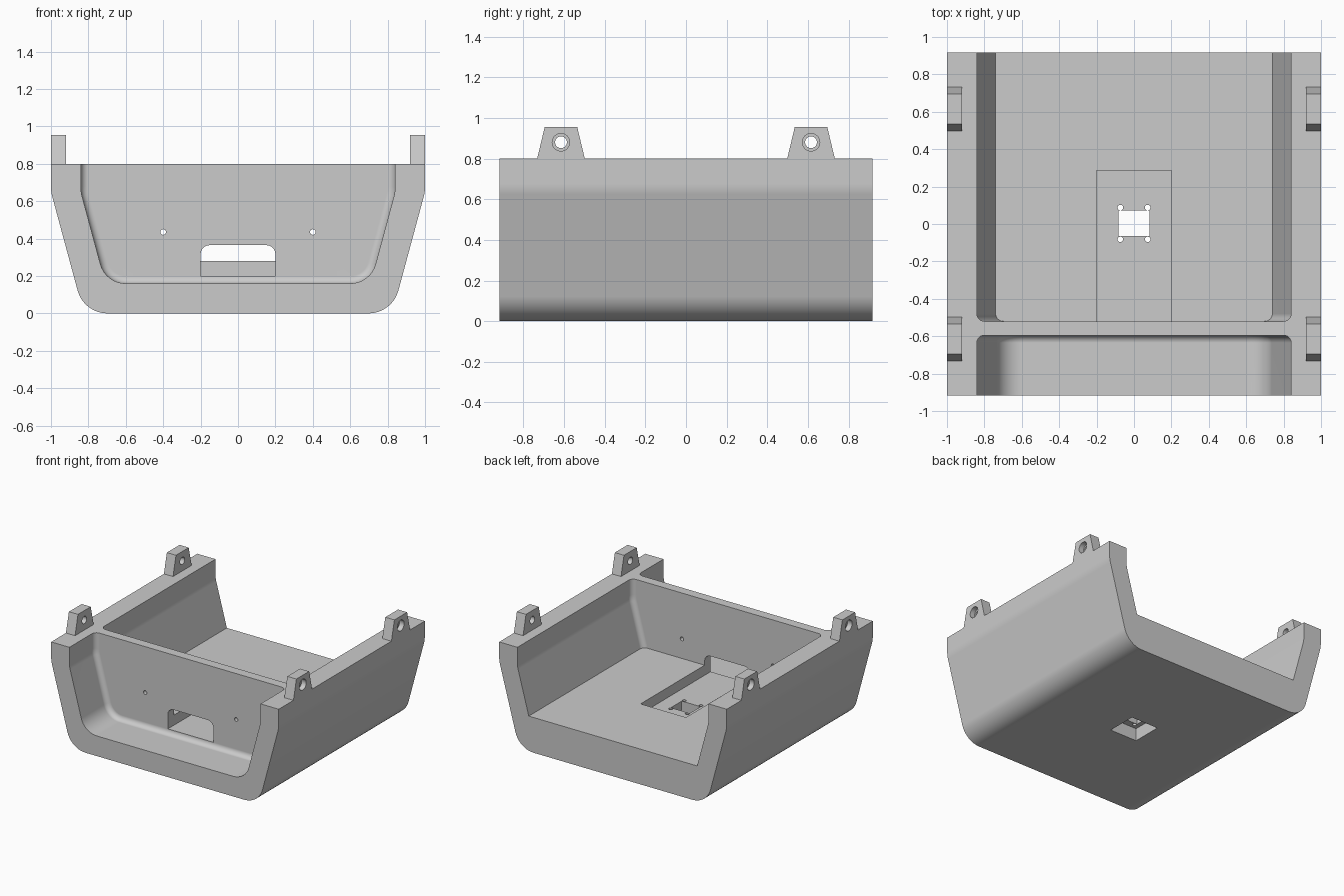
import bpy, bmesh, math
from mathutils import Vector

if "Cube" in bpy.data.objects:
    bpy.data.objects.remove(bpy.data.objects["Cube"])

grey = bpy.data.materials.new("light_grey")
grey.use_nodes = True
grey.diffuse_color = (0.6, 0.6, 0.6, 1)
grey.node_tree.nodes["Principled BSDF"].inputs["Base Color"].default_value = (0.6, 0.6, 0.6, 1)

LENGTH = 0.917          # half length of the shell
FRONT_WALL, REAR_WALL = -0.595, -0.52
FLOOR = 0.28
SLOPE = 0.27            # side lean below the vertical rim
KINK = 0.65


def rounded(corners, steps=8):
    """Turn (a, b, radius) corners into a profile with arc fillets."""
    pts = []
    for i, (a, b, r) in enumerate(corners):
        p = Vector((a, b))
        if not r:
            pts.append(p)
            continue
        u = (Vector(corners[i - 1][:2]) - p).normalized()
        v = (Vector(corners[(i + 1) % len(corners)][:2]) - p).normalized()
        half = u.angle(v) / 2
        centre = p + (u + v).normalized() * r / math.sin(half)
        start = p + u * r / math.tan(half) - centre
        end = p + v * r / math.tan(half) - centre
        sweep = math.pi - 2 * half
        for k in range(steps + 1):
            t = k / steps
            pts.append(centre + (start * math.sin((1 - t) * sweep)
                                 + end * math.sin(t * sweep)) / math.sin(sweep))
    return pts


def circle(a, b, r, n=32):
    return [(a + r * math.cos(math.tau * k / n), b + r * math.sin(math.tau * k / n)) for k in range(n)]


def box(a0, a1, b0, b1):
    return [(a0, b0), (a1, b0), (a1, b1), (a0, b1)]


def prism(name, pts, axis, lo, hi, round_end=None):
    """Extrude a profile along an axis; round_end = (radius, edge test) fillets one cap."""
    place = {"x": lambda p, t: (t, p[0], p[1]),
             "y": lambda p, t: (p[0], t, p[1]),
             "z": lambda p, t: (p[0], p[1], t)}[axis]
    bm = bmesh.new()
    ends = [[bm.verts.new(place(p, t)) for p in pts] for t in (lo, hi)]
    n = len(pts)
    for ring in ends:
        bm.faces.new(ring)
    for i in range(n):
        j = (i + 1) % n
        bm.faces.new((ends[0][i], ends[0][j], ends[1][j], ends[1][i]))
    bmesh.ops.recalc_face_normals(bm, faces=bm.faces)
    if round_end:
        radius, y, test = round_end
        edges = [e for e in bm.edges
                 if all(abs(v.co.y - y) < 1e-5 for v in e.verts) and test(e)]
        bmesh.ops.bevel(bm, geom=edges, offset=radius, segments=6, profile=0.5, affect="EDGES")
        bmesh.ops.recalc_face_normals(bm, faces=bm.faces)
    mesh = bpy.data.meshes.new(name)
    bm.to_mesh(mesh)
    bm.free()
    mesh.materials.append(grey)
    ob = bpy.data.objects.new(name, mesh)
    bpy.context.collection.objects.link(ob)
    return ob


def activate(ob):
    bpy.ops.object.select_all(action="DESELECT")
    ob.select_set(True)
    bpy.context.view_layer.objects.active = ob


def cut(ob, *cutters):
    for c in cutters:
        c.hide_render = True
        activate(ob)
        m = ob.modifiers.new("cut", "BOOLEAN")
        m.operation, m.solver, m.object = "DIFFERENCE", "EXACT", c
        bpy.ops.object.modifier_apply(modifier=m.name)
        bpy.data.objects.remove(c)


def finish(ob):
    activate(ob)
    bpy.ops.object.shade_smooth_by_angle(angle=math.radians(30))
    m = ob.modifiers.new("clean_normals", "WEIGHTED_NORMAL")
    m.keep_sharp = True


def trough(half_width, top, bottom, radius):
    """Symmetric section: vertical rim, leaning sides, rounded bottom."""
    low = half_width - SLOPE * (KINK - bottom)
    side = [(half_width, top, 0), (half_width, KINK, 0.2), (low, bottom, radius)]
    return rounded(side + [(-x, z, r) for x, z, r in reversed(side)])


# Main shell
shell = prism("shell", trough(1, 0.8, 0, 0.165), "y", -LENGTH, LENGTH)

# Front bay and rear compartment, leaving a divider wall between them
front_bay = prism("front_bay_cutter", trough(0.84, 1, 0.16, 0.14), "y", -1.1, FRONT_WALL,
                  (0.04, FRONT_WALL, lambda e: True))
rear_bay = prism("rear_bay_cutter", trough(0.84, 1, FLOOR, 0), "y", REAR_WALL, 1.1,
                 (0.04, REAR_WALL, lambda e: any(FLOOR + 0.01 < v.co.z for v in e.verts)))
cut(shell, front_bay, rear_bay)

# Floor recess, divider window and divider screw holes
recess = prism("recess_cutter", box(-0.2, 0.2, REAR_WALL, 0.285), "z", 0.2, 0.5)
window = prism("window_cutter",
               rounded([(-0.2, 0.2, 0), (0.2, 0.2, 0), (0.2, 0.365, 0.05), (-0.2, 0.365, 0.05)]),
               "y", -0.7, -0.4)
screws = [prism("screw_cutter", circle(s * 0.4, 0.435, 0.015, 16), "y", -0.7, -0.4) for s in (-1, 1)]
cut(shell, recess, window, *screws)

# Stepped floor opening with four small mounting holes
cut(shell,
    prism("lower_opening_cutter", box(-0.12, 0.12, -0.12, 0.12), "z", -0.1, 0.1),
    prism("upper_opening_cutter", box(-0.083, 0.083, -0.065, 0.072), "z", 0.05, 0.25),
    *[prism("mount_cutter", circle(x, y, 0.015, 16), "z", 0.05, 0.25)
      for x in (-0.073, 0.073) for y in (-0.082, 0.088)])
finish(shell)

# Hinge lugs with counterbored holes on the outside
for side, s in (("left", 1), ("right", -1)):
    for end, y in (("front", -0.615), ("rear", 0.615)):
        outline = [(y - 0.117, 0.8), (y + 0.117, 0.8), (y + 0.08, 0.955), (y - 0.08, 0.955)]
        lug = prism(f"{end}_{side}_lug", outline, "x", *sorted((s * 0.92, s)))
        cut(lug,
            prism("bolt_cutter", circle(y, 0.88, 0.029), "x", *sorted((s * 0.8, s * 1.1))),
            prism("counterbore_cutter", circle(y, 0.88, 0.043), "x", *sorted((s * 0.96, s * 1.1))))
        finish(lug)
